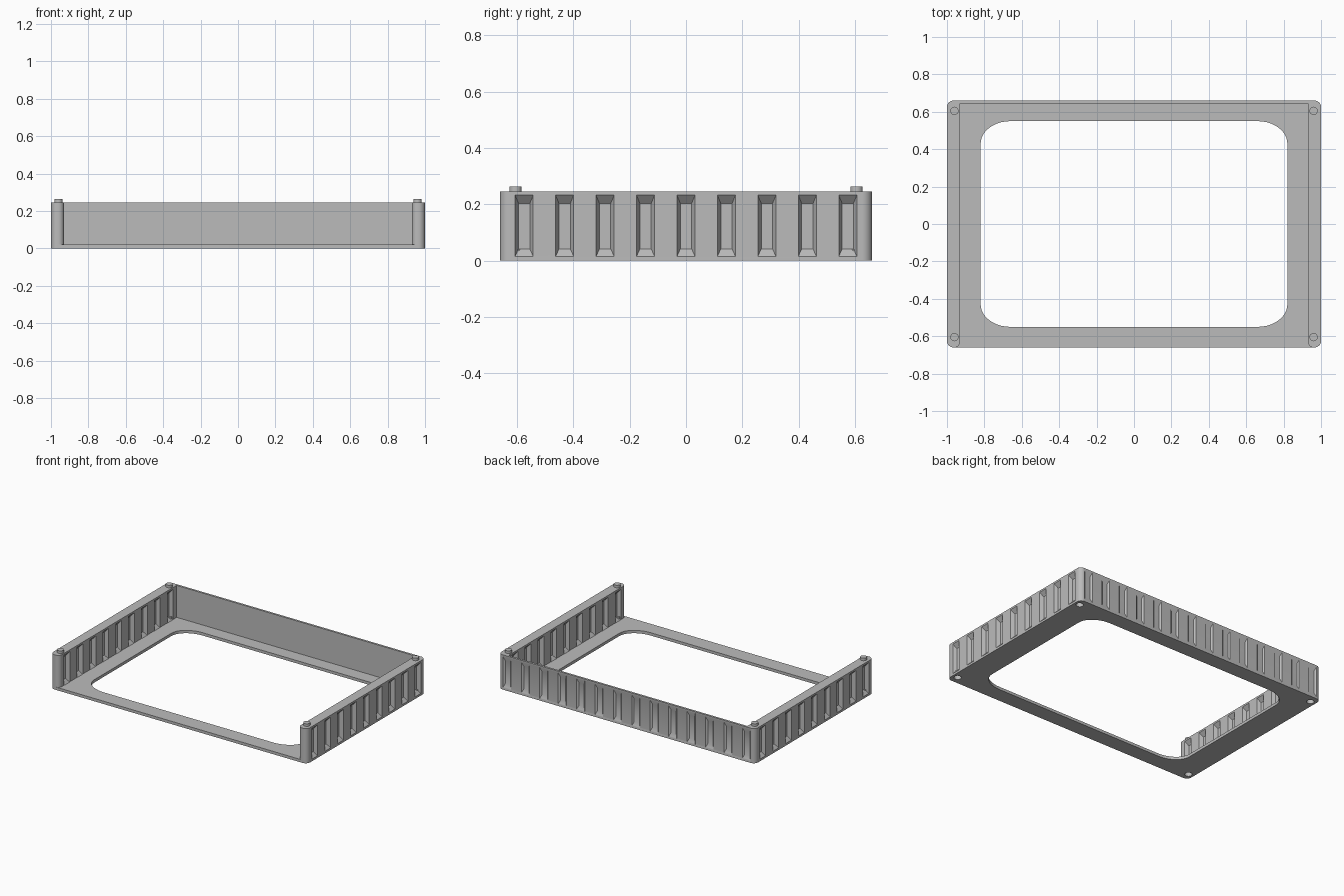
import bpy, bmesh
from math import cos, sin, pi
from mathutils import Vector

cube = bpy.data.objects.get("Cube")
if cube:
    bpy.data.objects.remove(cube)

HX, HY = 1.0, 0.66          # half footprint
TOP, FLOOR = 0.245, 0.02    # wall top and base thickness
SIDE, BACK = 0.07, 0.015    # wall thicknesses
PEG = (0.96, 0.605)
PITCH = 0.1435

grey = bpy.data.materials.new("plain grey")
grey.use_nodes = True
grey.diffuse_color = (0.5, 0.5, 0.5, 1)
grey.node_tree.nodes["Principled BSDF"].inputs["Base Color"].default_value = (0.5, 0.5, 0.5, 1)


def finish(bm, name):
    bmesh.ops.recalc_face_normals(bm, faces=bm.faces)
    mesh = bpy.data.meshes.new(name)
    bm.to_mesh(mesh)
    bm.free()
    mesh.materials.append(grey)
    obj = bpy.data.objects.new(name, mesh)
    bpy.context.collection.objects.link(obj)
    return obj


def rounded(corners, steps=10):
    """Outline from (x, y, rx, ry) corners; each axis-aligned corner is an elliptic arc."""
    pts = []
    for i, (x, y, rx, ry) in enumerate(corners):
        p = Vector((x, y))
        if rx == 0:
            pts.append(p)
            continue
        prev, nxt = corners[i - 1], corners[(i + 1) % len(corners)]
        a = (Vector(prev[:2]) - p).normalized()
        b = (Vector(nxt[:2]) - p).normalized()
        for k in range(steps + 1):
            t = k / steps * pi / 2
            off = a * (1 - sin(t)) + b * (1 - cos(t))
            pts.append(p + Vector((off.x * rx, off.y * ry)))
    return pts


def extrude(bm, outline, z0, z1):
    face = bm.faces.new([bm.verts.new((p.x, p.y, z0)) for p in outline])
    res = bmesh.ops.extrude_face_region(bm, geom=[face])
    verts = [v for v in res["geom"] if isinstance(v, bmesh.types.BMVert)]
    bmesh.ops.translate(bm, verts=verts, vec=(0, 0, z1 - z0))


def rectangle(hx, hy, rx, ry):
    return rounded([(hx, hy, rx, ry), (-hx, hy, rx, ry), (-hx, -hy, rx, ry), (hx, -hy, rx, ry)])


def cylinder(bm, x, y, z0, z1, r):
    ring = [Vector((x + r * cos(k * pi / 16), y + r * sin(k * pi / 16))) for k in range(32)]
    extrude(bm, ring, z0, z1)


def pocket(bm, origin, normal, depth):
    """Tapered recess sunk into a wall face at origin."""
    n = Vector(normal)
    side = Vector((-n.y, n.x, 0))
    rings = []
    for out, half, low, high in ((-depth, 0.02, 0.042, 0.203),
                                 (0, 0.032, 0.015, 0.232),
                                 (0.002, 0.032, 0.015, 0.232)):
        base = Vector(origin) + n * out
        rings.append([bm.verts.new(base + side * s * half + Vector((0, 0, z)))
                      for s, z in ((-1, low), (1, low), (1, high), (-1, high))])
    bm.faces.new(rings[0])
    bm.faces.new(rings[-1])
    for lower, upper in zip(rings, rings[1:]):
        for i in range(4):
            j = (i + 1) % 4
            bm.faces.new((lower[i], lower[j], upper[j], upper[i]))


def cut(obj, cutter):
    mod = obj.modifiers.new("cut", "BOOLEAN")
    mod.operation = "DIFFERENCE"
    mod.solver = "EXACT"
    mod.object = cutter
    bpy.ops.object.select_all(action="DESELECT")
    bpy.context.view_layer.objects.active = obj
    obj.select_set(True)
    bpy.ops.object.modifier_apply(modifier=mod.name)


def smooth(obj):
    bpy.ops.object.select_all(action="DESELECT")
    bpy.context.view_layer.objects.active = obj
    obj.select_set(True)
    bpy.ops.object.shade_smooth_by_angle()


# Base plate with rounded outer corners
R = 0.035
bm = bmesh.new()
extrude(bm, rectangle(HX, HY, R, R), 0, FLOOR)
base = finish(bm, "base_frame")

# Three walls in a U, open at the front
ix, iy = HX - SIDE, HY - BACK
bm = bmesh.new()
extrude(bm, rounded([(HX, -HY, R, R), (HX, HY, R, R), (-HX, HY, R, R), (-HX, -HY, R, R),
                     (-ix, -HY, 0.03, 0.03), (-ix, iy, 0, 0), (ix, iy, 0, 0),
                     (ix, -HY, 0.03, 0.03)]), FLOOR, TOP)
walls = finish(bm, "walls")

# Cutter for the large opening
bm = bmesh.new()
extrude(bm, rectangle(0.82, 0.55, 0.16, 0.12), -0.1, 0.1)
opening = finish(bm, "opening_cutter")

# Cutter for wall pockets and the sockets under the corners
bm = bmesh.new()
for s in (-1, 1):
    for k in range(9):
        y = (k - 4) * PITCH
        pocket(bm, (s * HX, y, 0), (s, 0, 0), 0.025)
        pocket(bm, (s * ix, y, 0), (-s, 0, 0), 0.025)
    for t in (-1, 1):
        cylinder(bm, s * PEG[0], t * PEG[1], -0.05, 0.04, 0.024)
for k in range(14):
    pocket(bm, ((k - 6.5) * PITCH, HY, 0), (0, 1, 0), 0.01)
recesses = finish(bm, "recess_cutter")

cut(base, opening)
for part in (base, walls):
    cut(part, recesses)
    smooth(part)
for helper in (opening, recesses):
    bpy.data.objects.remove(helper)

# Stacking pegs on the four corners
for s, side in ((-1, "right"), (1, "left")):
    for t, end in ((-1, "front"), (1, "back")):
        bm = bmesh.new()
        cylinder(bm, s * PEG[0], t * PEG[1], TOP - 0.005, 0.263, 0.022)
        smooth(finish(bm, f"{end}_{side}_peg"))
